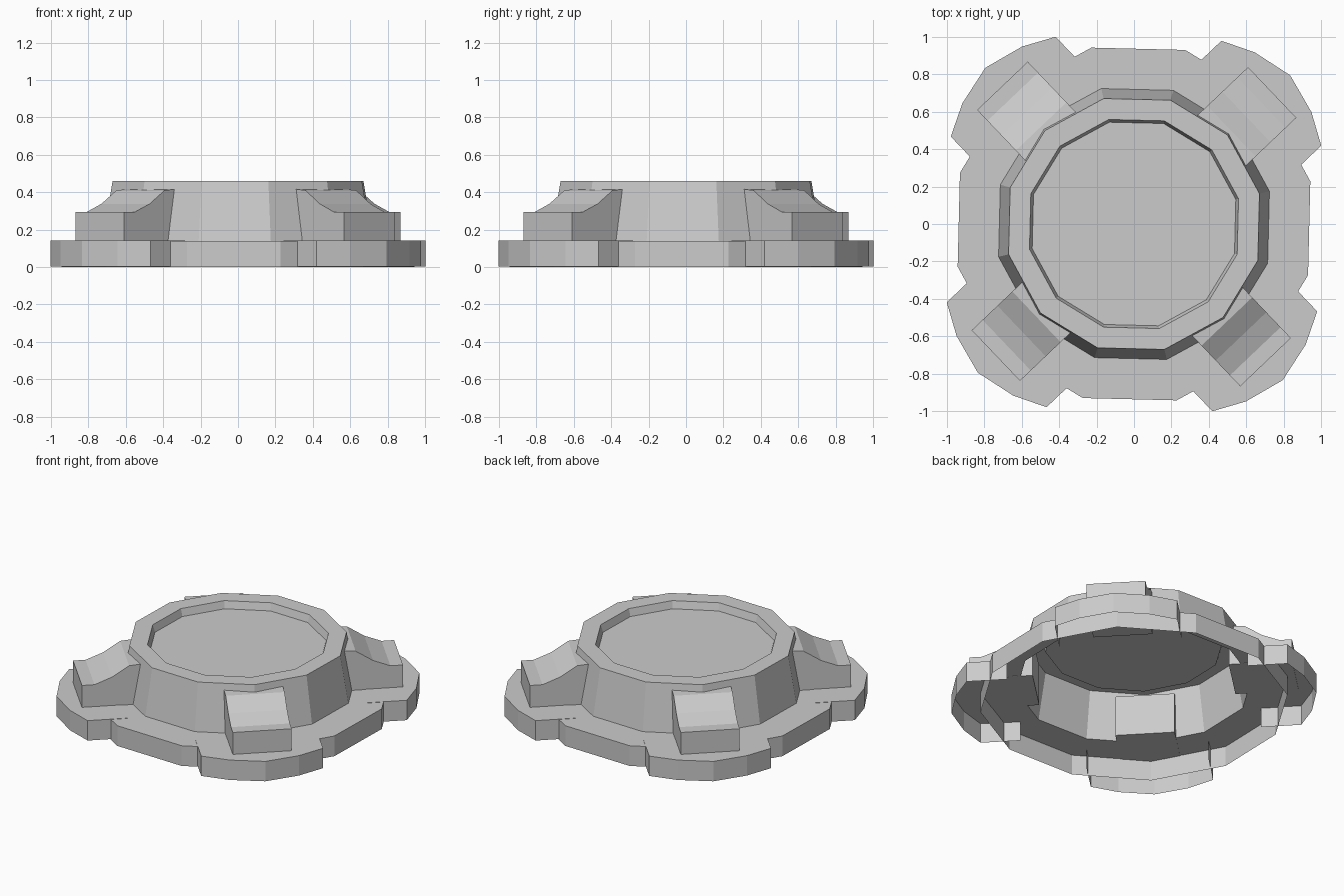
import bpy, bmesh, math
from mathutils import Matrix

cube = bpy.data.objects.get("Cube")
if cube:
    bpy.data.objects.remove(cube, do_unlink=True)

SIDES = 12
TWIST = math.radians(-1.4)      # the whole model is turned slightly

grey = bpy.data.materials.new("plain_grey")
grey.use_nodes = True
colour = (0.6, 0.6, 0.6, 1)
grey.diffuse_color = colour
for node in grey.node_tree.nodes:
    if node.type == 'BSDF_PRINCIPLED':
        node.inputs["Base Color"].default_value = colour


def finish(bm, name, angle=TWIST):
    mesh = bpy.data.meshes.new(name)
    bm.transform(Matrix.Rotation(angle, 4, 'Z'))
    bm.to_mesh(mesh)
    bm.free()
    mesh.materials.append(grey)
    obj = bpy.data.objects.new(name, mesh)
    bpy.context.collection.objects.link(obj)
    return obj


def lathe(name, profile, cap=False):
    """Open twelve-sided shell through (radius, height) pairs."""
    bm = bmesh.new()
    step = math.tau / SIDES
    rings = [[bm.verts.new((r * math.cos((i + 0.5) * step),
                            r * math.sin((i + 0.5) * step), z))
              for i in range(SIDES)] for r, z in profile]
    for low, high in zip(rings, rings[1:]):
        for i in range(SIDES):
            j = (i + 1) % SIDES
            bm.faces.new((low[i], low[j], high[j], high[i]))
    if cap:
        bm.faces.new(rings[-1])
    return finish(bm, name)


# Hollow base, open underneath
lathe("base_ring", [(0.97, 0), (0.97, 0.14), (0.745, 0.14)])
# Tapered drum with a recessed lid
lathe("drum", [(0.745, 0.14), (0.69, 0.46), (0.575, 0.46), (0.56, 0.41)], cap=True)


def lug(name, angle):
    """Rounded lug: top plate with a skirt, open inside and underneath."""
    half = [(0.76, 0.387), (1.014, 0.387), (1.10, 0.22)]
    outline = [(x, -y) for x, y in half] + [(1.153, 0)] + half[::-1]
    bm = bmesh.new()
    low = [bm.verts.new((x, y, 0.004)) for x, y in outline]
    high = [bm.verts.new((x, y, 0.142)) for x, y in outline]
    bm.faces.new(high)
    for i in range(len(outline) - 1):
        bm.faces.new((low[i], low[i + 1], high[i + 1], high[i]))
    finish(bm, name, angle)


def buttress(name, angle):
    """Block with a curved top that leans into the drum."""
    profile = [(0.62, 0.138), (1.02, 0.138), (1.02, 0.294), (0.94, 0.294),
               (0.83, 0.338), (0.72, 0.41), (0.62, 0.418)]
    bm = bmesh.new()
    near = [bm.verts.new((x, -0.187, z)) for x, z in profile]
    far = [bm.verts.new((x, 0.187, z)) for x, z in profile]
    bm.faces.new(near)
    bm.faces.new(far[::-1])
    for i in range(len(profile)):
        j = (i + 1) % len(profile)
        bm.faces.new((near[i], far[i], far[j], near[j]))
    bmesh.ops.recalc_face_normals(bm, faces=bm.faces)
    finish(bm, name, angle)


# One lug and one buttress on each diagonal
corners = ["back_left", "back_right", "front_right", "front_left"]
for k, corner in enumerate(corners):
    turn = math.radians(45 + 90 * k) + TWIST
    lug(corner + "_lug", turn)
    buttress(corner + "_buttress", turn)
